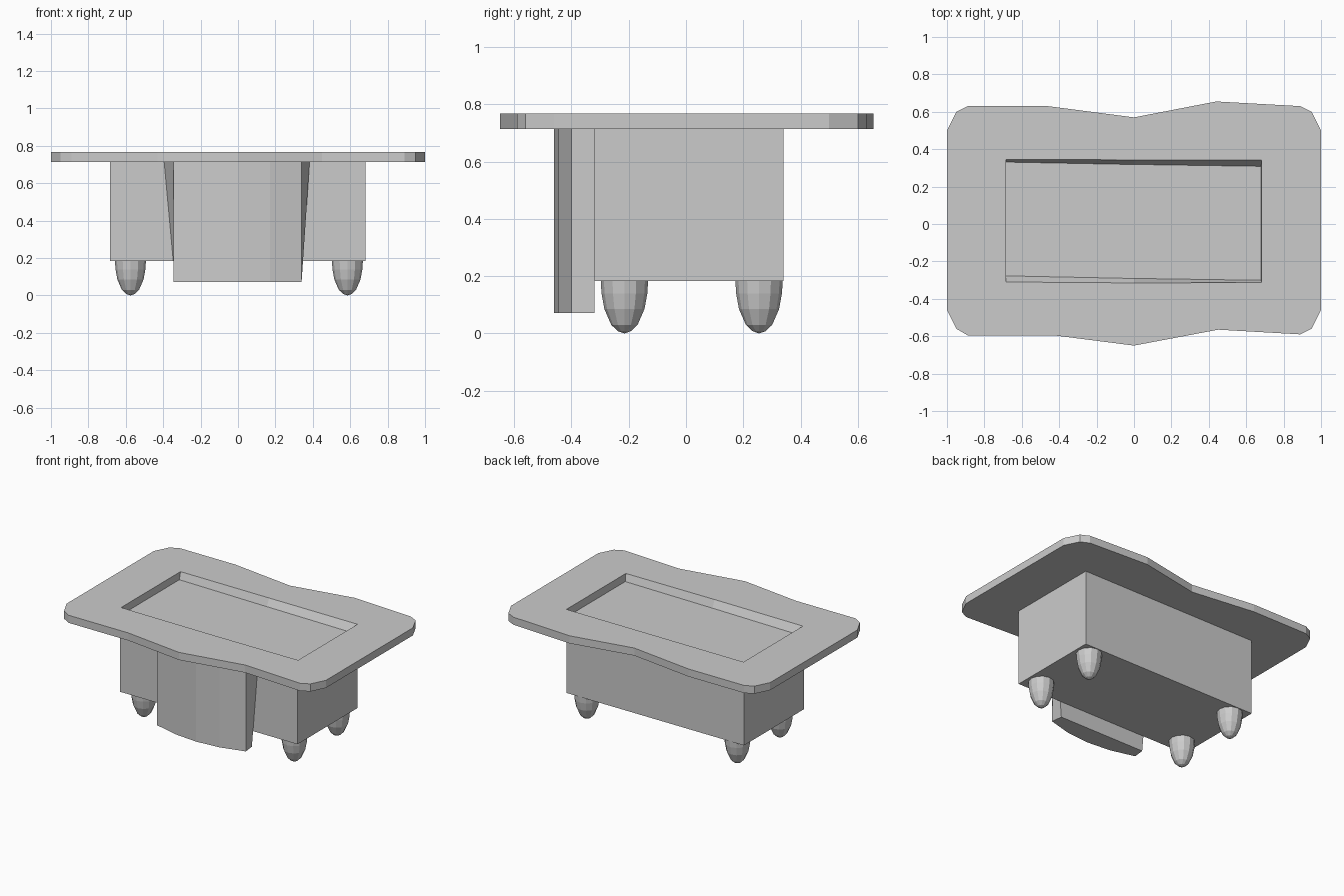
import bpy, bmesh, math

if "Cube" in bpy.data.objects:
    bpy.data.objects.remove(bpy.data.objects["Cube"])


def finish(bm, name):
    bmesh.ops.recalc_face_normals(bm, faces=bm.faces)
    mesh = bpy.data.meshes.new(name)
    bm.to_mesh(mesh)
    bm.free()
    ob = bpy.data.objects.new(name, mesh)
    bpy.context.collection.objects.link(ob)
    return ob


def ring(bm, pts, z):
    return [bm.verts.new((x, y, z)) for x, y in pts]


def bridge(bm, a, b):
    n = len(a)
    for i in range(n):
        j = (i + 1) % n
        bm.faces.new((a[i], a[j], b[j], b[i]))


def loft(name, low, z0, high, z1):
    bm = bmesh.new()
    a, b = ring(bm, low, z0), ring(bm, high, z1)
    bridge(bm, a, b)
    bm.faces.new(a)
    bm.faces.new(b)
    return finish(bm, name)


# Wavy table top with a sunken rectangular opening
outline = [(-1, .5), (-.95, .6), (-.89, .63), (-.46, .63), (0, .57), (.44, .655),
           (.89, .63), (.95, .6), (1, .5), (1, -.46), (.95, -.56), (.89, -.59),
           (.45, -.565), (0, -.65), (-.43, -.595), (-.89, -.595), (-.95, -.56), (-1, -.46)]
hole_top = [(-.685, .345), (0, .343), (.683, .342), (.683, -.313), (0, -.315), (-.685, -.31)]
hole_low = [(-.684, .33), (0, .317), (.679, .307), (.679, -.3), (0, -.29), (-.684, -.276)]
bm = bmesh.new()
loops = [(ring(bm, outline, z), ring(bm, hole, z))
         for z, hole in ((.714, hole_low), (.767, hole_top))]
for k in (0, 1):
    bridge(bm, loops[0][k], loops[1][k])
for outer, inner in loops:
    edges = [bm.edges.get((r[i - 1], r[i])) for r in (outer, inner) for i in range(len(r))]
    bmesh.ops.triangle_fill(bm, edges=edges, use_beauty=True, use_dissolve=False)
finish(bm, "table_top")

# Box body, whose top is the floor of the opening
box = [(-.685, -.32), (.683, -.32), (.683, .34), (-.685, .34)]
loft("body", box, .183, box, .716)

# Bowed front panel, widening at the back towards the top
front = [(-.345, -.4), (-.17, -.445), (0, -.46), (.17, -.445), (.34, -.4)]
loft("front_panel", front + [(.331, -.32), (-.336, -.32)], .072,
     front + [(.383, -.32), (-.395, -.32)], .715)

# Four rounded feet, turned from a profile
profile = [(.083, .19), (.08, .14), (.07, .085), (.046, .03), (.023, .008)]
for x in (-.575, .585):
    for y in (-.215, .255):
        bm = bmesh.new()
        rings = [ring(bm, [(x + r * math.cos(i * math.tau / 12), y + r * math.sin(i * math.tau / 12))
                           for i in range(12)], z) for r, z in profile]
        for a, b in zip(rings, rings[1:]):
            bridge(bm, a, b)
        bm.faces.new(rings[0])
        tip = bm.verts.new((x, y, 0))
        for i in range(12):
            bm.faces.new((rings[-1][i - 1], rings[-1][i], tip))
        finish(bm, "foot")
